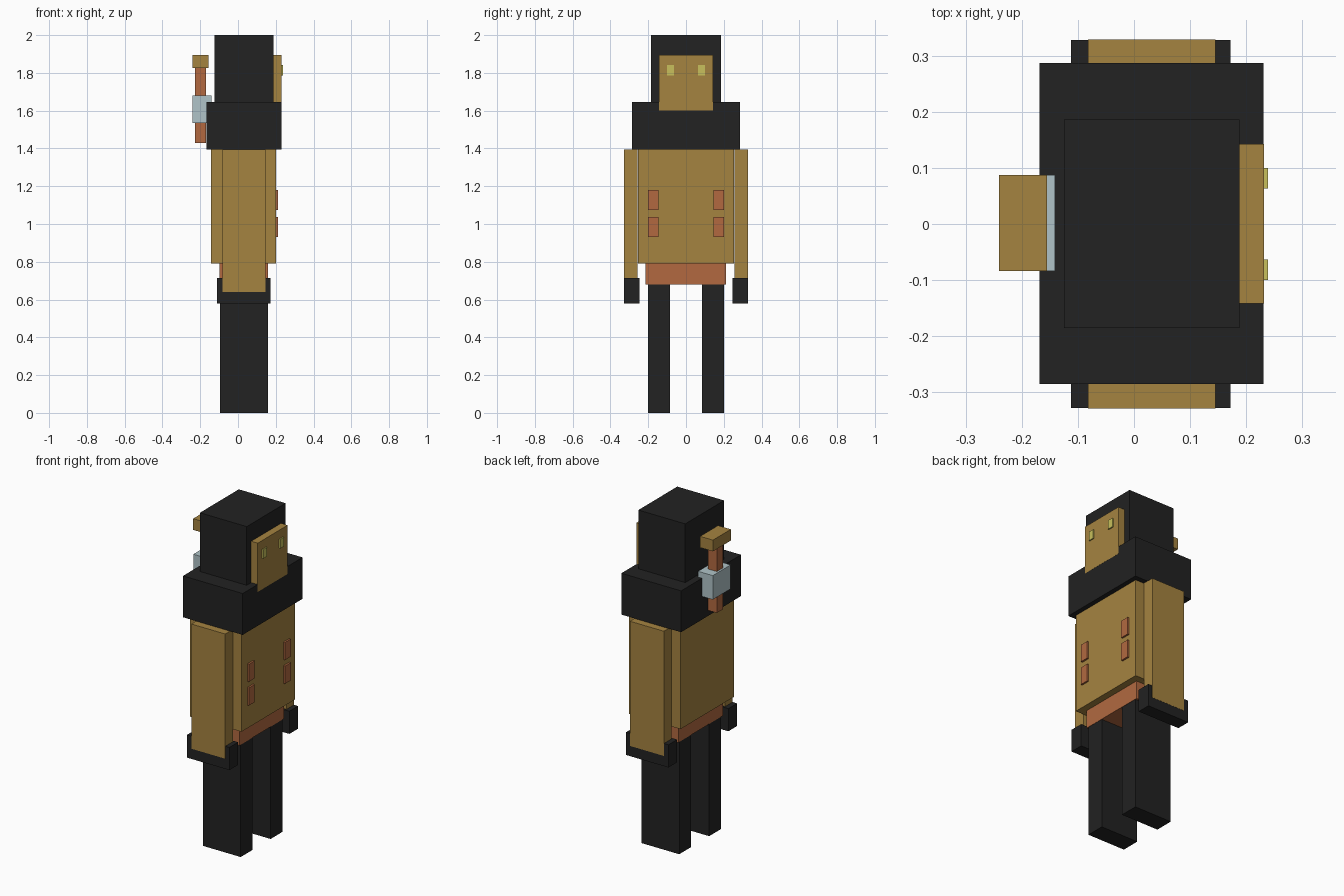
import bpy

cube = bpy.data.objects.get("Cube")
if cube:
    bpy.data.objects.remove(cube, do_unlink=True)


def material(name, rgb):
    m = bpy.data.materials.new(name)
    m.use_nodes = True
    m.diffuse_color = (*rgb, 1)
    bsdf = next(n for n in m.node_tree.nodes if n.type == 'BSDF_PRINCIPLED')
    bsdf.inputs["Base Color"].default_value = (*rgb, 1)
    return m


BLACK = material("black", (0.016, 0.016, 0.016))
TAN = material("tan", (0.376, 0.227, 0.051))
RUST = material("rust", (0.445, 0.141, 0.051))
STEEL = material("pale steel", (0.434, 0.552, 0.578))
YELLOW = material("yellow", (0.578, 0.530, 0.107))


def box(name, mat, x, y, z):
    """Flat-faced block from (low, high) ranges on each axis."""
    ranges = (x, y, z)
    bpy.ops.mesh.primitive_cube_add(size=1, location=[(a + b) / 2 for a, b in ranges])
    ob = bpy.context.object
    ob.name = ob.data.name = name
    ob.scale = [b - a for a, b in ranges]
    bpy.ops.object.transform_apply(location=False, rotation=False, scale=True)
    ob.data.materials.append(mat)
    return ob


def pair(name, mat, x, y, z):
    """Matching blocks on the front (-y) and back (+y) sides."""
    box("front_" + name, mat, x, (-y[1], -y[0]), z)
    box("back_" + name, mat, x, y, z)


# Head and hood, with the face looking along +x
box("hood", BLACK, (-0.125, 0.188), (-0.185, 0.186), (1.60, 2.0))
box("collar", BLACK, (-0.168, 0.231), (-0.285, 0.287), (1.395, 1.645))
box("face", TAN, (0.18, 0.2315), (-0.142, 0.143), (1.60, 1.895))
pair("eye", YELLOW, (0.225, 0.239), (0.063, 0.10), (1.787, 1.842))

# Coat, pockets and hips
box("coat", TAN, (-0.142, 0.202), (-0.255, 0.255), (0.79, 1.395))
for level, z in (("lower", (0.93, 1.037)), ("upper", (1.074, 1.18))):
    pair(level + "_pocket", RUST, (0.195, 0.213), (0.145, 0.20), z)
box("hips", RUST, (-0.097, 0.160), (-0.214, 0.212), (0.68, 0.80))

# Limbs: sleeves lie just proud of the gloves
pair("arm", TAN, (-0.082, 0.145), (0.256, 0.329), (0.64, 1.394))
pair("glove", BLACK, (-0.112, 0.172), (0.245, 0.328), (0.578, 0.715))
pair("leg", BLACK, (-0.095, 0.158), (0.086, 0.20), (0.0, 0.685))

# Hammer carried on the back
box("hammer_handle", RUST, (-0.228, -0.169), (-0.029, 0.031), (1.43, 1.84))
box("hammer_block", STEEL, (-0.240, -0.141), (-0.084, 0.087), (1.535, 1.68))
box("hammer_cap", TAN, (-0.241, -0.155), (-0.084, 0.087), (1.827, 1.895))
